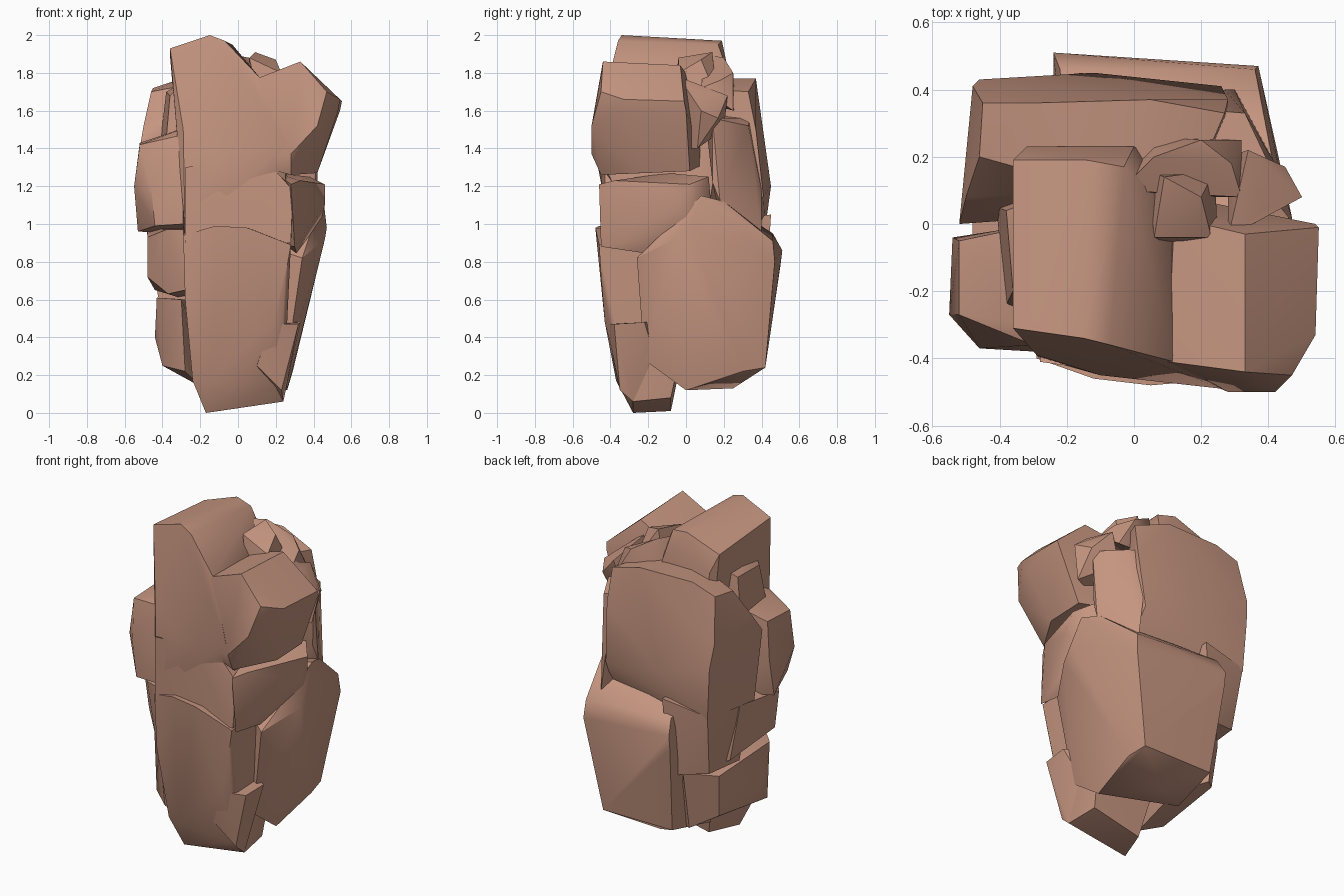
import bpy
import bmesh
import math
from mathutils import Vector

default_cube = bpy.data.objects.get("Cube")
if default_cube:
    bpy.data.objects.remove(default_cube, do_unlink=True)

CENTIMETRE = 0.01
CREASE_ANGLE = math.radians(32)
FLAT_TOLERANCE = math.radians(3)

# One warm clay colour for the whole boulder
stone = bpy.data.materials.new("warm_clay_stone")
stone.use_nodes = True
stone_colour = (0.56, 0.30, 0.215, 1.0)
stone.diffuse_color = stone_colour
stone_shader = stone.node_tree.nodes["Principled BSDF"]
stone_shader.inputs["Base Color"].default_value = stone_colour
stone_shader.inputs["Roughness"].default_value = 0.9

rock_parts = []


def chunk(name, *corners):
    """Split-stone chunk: the convex hull of a few corners, in centimetres."""
    mesh = bpy.data.meshes.new(name)
    bm = bmesh.new()
    for corner in corners:
        bm.verts.new(Vector(corner) * CENTIMETRE)
    hull = bmesh.ops.convex_hull(bm, input=bm.verts)
    unused = set(hull["geom_interior"]) | set(hull["geom_unused"])
    loose = [item for item in unused if isinstance(item, bmesh.types.BMVert)]
    bmesh.ops.delete(bm, geom=loose, context="VERTS")
    bmesh.ops.dissolve_limit(bm, angle_limit=FLAT_TOLERANCE,
                             verts=bm.verts, edges=bm.edges)
    bmesh.ops.recalc_face_normals(bm, faces=bm.faces)
    bm.to_mesh(mesh)
    bm.free()
    mesh.materials.append(stone)
    part = bpy.data.objects.new(name, mesh)
    bpy.context.collection.objects.link(part)
    rock_parts.append(part)
    return part


# Tall front slab with the summit ridge
chunk("summit_slab",
      (-36, -31, 193), (-36, 19, 189), (-15, -34, 200), (-14, 19, 197),
      (-7, -36, 197), (-3, 17, 195), (12, -41, 177), (10, 5, 178),
      (-29, -39, 150), (-28, -40, 95), (26, -49, 143), (-10, -45, 135),
      (8, -46, 140), (25, -38, 120), (-32, 23, 178), (0, 23, 178),
      (-28, 22, 95), (25, 10, 95))

# Overhanging shoulder on the right of the slab
chunk("side_shoulder",
      (10, -41, 177), (33, -44, 186), (33, -3, 184), (12, 2, 177),
      (47, -45, 170), (54, -33, 166), (55, -1, 165), (42, -50, 152),
      (28, -50, 137), (53, -30, 160), (54, 0, 160), (42, -22, 127),
      (42, 2, 128), (28, -45, 126), (5, -40, 132), (5, 10, 132))

# Band of the front face below the overhang
chunk("front_band",
      (-28, -41, 130), (0, -45, 134), (20, -43, 128), (29, -43, 118),
      (28, -45, 90), (-28, -41, 90), (-28, 10, 90), (28, 10, 90),
      (30, 10, 120))

# Front foot narrowing to the ground, notched above a small ledge
chunk("front_foot",
      (-29, -40, 94), (-12, -46, 99), (5, -48, 98), (28, -46, 89),
      (25, -45, 72), (19, -43, 48), (22, -34, 14), (24, -28, 6),
      (22, -8, 8), (-17, -28, 0), (-10, -8, 1), (-15, -37, 17),
      (-24, -33, 17), (-28, -39, 60), (-29, 10, 94), (28, 10, 90))
chunk("foot_ledge",
      (18, -42, 47), (32, -38, 47), (33, -22, 48), (23, -35, 12),
      (24, -28, 6), (10, -38, 25), (10, -10, 48), (15, -10, 8))

# Broad lower block at the back right, reaching almost to the ground
chunk("back_base",
      (47, 2, 98), (45, 8, 115), (41, 20, 112), (36, 46, 91),
      (37, 47, 80), (29, 30, 22), (27, 42, 24), (26, 0, 12),
      (-24, 51, 86), (-24, 50, 78), (-20, 42, 24), (-22, 46, 95),
      (-24, 10, 18), (-20, 10, 100), (46, -6, 92), (34, -26, 82),
      (26, -22, 28), (0, 25, 13))

# Big upper block forming the back and its left corner
chunk("back_upper",
      (-45, 36, 172), (-46, 20, 170), (-30, 36, 177), (5, 37, 177),
      (27, 33, 170), (-48, 41, 145), (-46, 43, 130), (-12, 45, 120),
      (28, 37, 150), (26, 41, 115), (28, 30, 95), (-44, 42, 98),
      (-50, 8, 152), (-52, 0, 140), (-50, 5, 98),
      (-10, 10, 177), (15, 5, 172))
chunk("back_skirt",
      (-44, 42, 100), (-41, 36, 62), (-20, 42, 58), (-15, 45, 105),
      (-49, 8, 100), (-42, 8, 60), (-15, 0, 100), (-15, 0, 58))

# Outcrops around the left flank
chunk("left_outcrop",
      (-52, -27, 142), (-30, -36, 147), (-28, -30, 151), (-55, -27, 120),
      (-46, -37, 120), (-44, -36, 99), (-53, -10, 96), (-54, -4, 120),
      (-52, -5, 143), (-29, -38, 100), (-28, 0, 151), (-28, 0, 95))
chunk("left_ledge",
      (-36, -20, 168), (-38, 4, 170), (-38, -24, 145), (-41, 5, 145),
      (-28, -24, 176), (-28, 8, 176), (-28, -28, 145), (-28, 8, 145))
chunk("left_waist",
      (-48, -22, 93), (-38, -34, 97), (-48, 16, 98), (-48, -18, 72),
      (-44, 20, 65), (-37, -28, 63), (-29, -37, 97), (-28, -35, 65),
      (-28, 30, 98), (-28, 30, 60))
chunk("left_foot",
      (-43, -20, 61), (-44, -14, 40), (-40, -22, 25), (-28, -31, 22),
      (-40, 25, 56), (-38, 22, 30), (-26, 34, 24), (-30, -34, 60),
      (-20, -20, 14), (-12, 22, 18), (-26, 40, 60))

# Ledges stepping down the right flank
chunk("right_ledge",
      (46, 2, 121), (46, -6, 110), (33, -38, 123), (28, -46, 121),
      (30, -45, 88), (31, -18, 84), (43, 6, 98), (20, -10, 127),
      (20, 15, 90), (38, 12, 125))
chunk("right_buttress",
      (42, 14, 156), (33, 33, 152), (41, 14, 122), (27, 40, 118),
      (42, 18, 112), (30, 40, 95), (20, 10, 158), (20, 34, 156),
      (20, 20, 95))

# Broken steps behind the summit
chunk("summit_knob",
      (6, -4, 188), (9, 14, 191), (20, 8, 187), (23, -4, 180),
      (10, -6, 170), (25, -6, 168), (24, 16, 168), (4, 16, 170))
chunk("summit_step",
      (-4, 10, 190), (6, 20, 188), (20, 25, 180), (29, 18, 176),
      (32, 8, 172), (32, 25, 160), (6, 26, 160), (-4, 8, 165))
chunk("shoulder_step",
      (28, -4, 178), (38, 4, 170), (50, 8, 160), (45, 17, 156),
      (34, 22, 168), (28, 20, 150), (46, 6, 140), (28, -2, 140))

# Crisp fracture lines, softly shaded faces
bpy.ops.object.select_all(action="DESELECT")
for part in rock_parts:
    part.select_set(True)
bpy.context.view_layer.objects.active = rock_parts[0]
bpy.ops.object.shade_smooth_by_angle(angle=CREASE_ANGLE)
